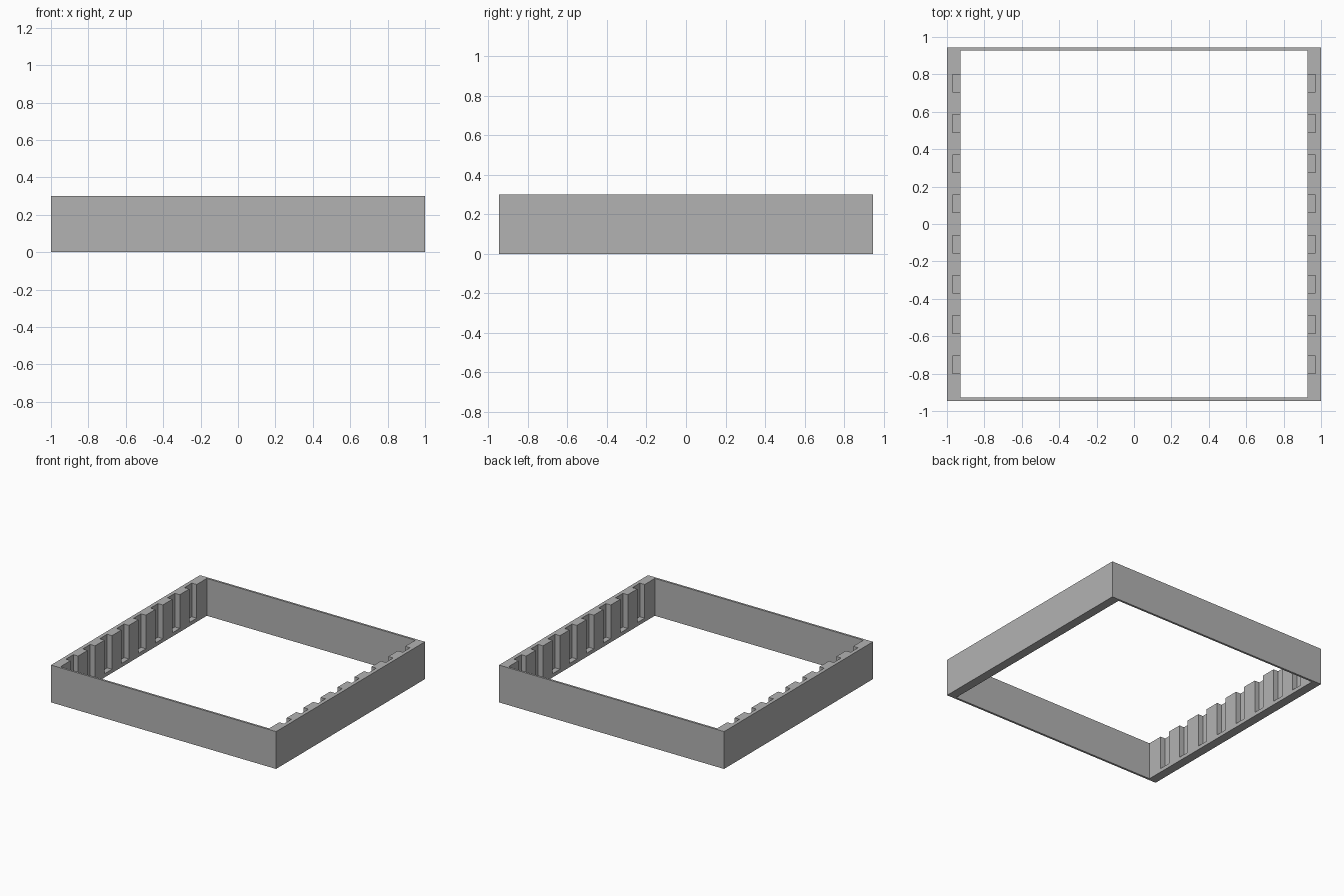
import bpy, bmesh
from mathutils import Matrix, Vector

if "Cube" in bpy.data.objects:
    bpy.data.objects.remove(bpy.data.objects["Cube"])

HALF_X, HALF_Y, HEIGHT = 1.0, 0.945, 0.30
INNER_X, INNER_Y = 0.927, 0.928      # opening in the frame
SLOT_X, SLOT_W, SLOT_PITCH = 0.97, 0.094, 0.215
SLOT_FLOOR = 0.03


def boxes(name, bounds):
    """One object made of axis-aligned boxes given as (min corner, max corner)."""
    bm = bmesh.new()
    for lo, hi in bounds:
        lo, hi = Vector(lo), Vector(hi)
        bmesh.ops.create_cube(bm, size=1, matrix=Matrix.Translation((lo + hi) / 2)
                              @ Matrix.Diagonal((*(hi - lo), 1)))
    mesh = bpy.data.meshes.new(name)
    bm.to_mesh(mesh)
    bm.free()
    obj = bpy.data.objects.new(name, mesh)
    bpy.context.collection.objects.link(obj)
    return obj


def cut(target, cutter):
    """Subtract the cutter from the target, then discard the cutter."""
    cutter.hide_render = True
    mod = target.modifiers.new(cutter.name, 'BOOLEAN')
    mod.operation, mod.solver, mod.object = 'DIFFERENCE', 'EXACT', cutter
    bpy.context.view_layer.objects.active = target
    bpy.ops.object.modifier_apply(modifier=mod.name)
    bpy.data.objects.remove(cutter)


# Rectangular frame with thick side rails and thin front and back walls
frame = boxes("slotted_frame", [((-HALF_X, -HALF_Y, 0), (HALF_X, HALF_Y, HEIGHT))])
grey = bpy.data.materials.new("light grey")
grey.diffuse_color = (0.45, 0.45, 0.45, 1)
grey.use_nodes = True
grey.node_tree.nodes["Principled BSDF"].inputs["Base Color"].default_value = grey.diffuse_color
frame.data.materials.append(grey)
cut(frame, boxes("opening", [((-INNER_X, -INNER_Y, -0.1), (INNER_X, INNER_Y, HEIGHT + 0.1))]))

# Eight pairs of facing slots, open at the top and closed near the bottom
slot_centres = [(i - 3.5) * SLOT_PITCH for i in range(8)]
cut(frame, boxes("slots", [((-SLOT_X, y - SLOT_W / 2, SLOT_FLOOR),
                            (SLOT_X, y + SLOT_W / 2, HEIGHT + 0.1)) for y in slot_centres]))
